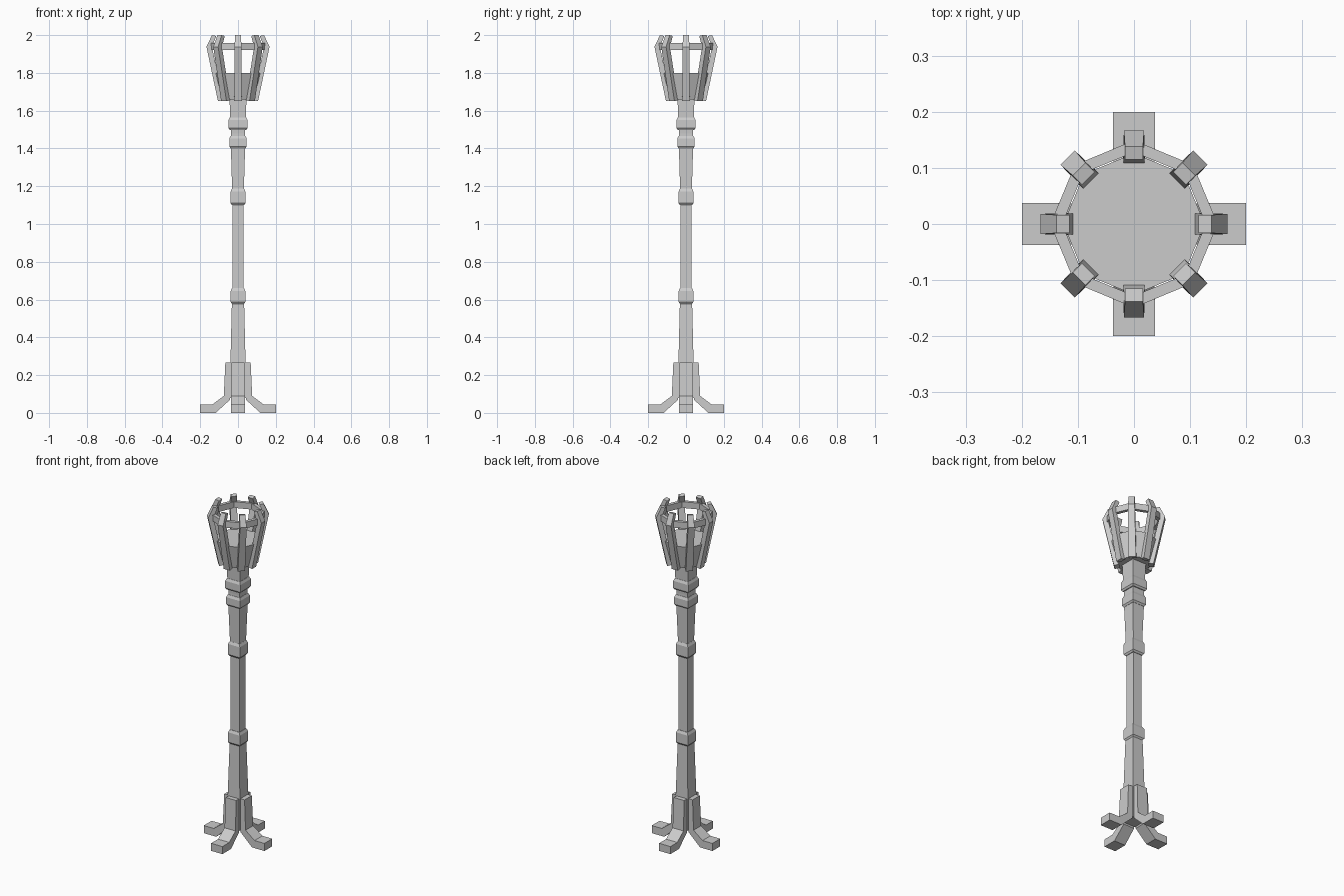
import bpy, bmesh
from math import pi, cos, sin, sqrt
from mathutils import Matrix

if "Cube" in bpy.data.objects:
    bpy.data.objects.remove(bpy.data.objects["Cube"])


def finish(bm, name):
    bmesh.ops.recalc_face_normals(bm, faces=bm.faces)
    me = bpy.data.meshes.new(name)
    bm.to_mesh(me)
    bm.free()
    ob = bpy.data.objects.new(name, me)
    bpy.context.collection.objects.link(ob)
    return ob


def lathe(name, profile, sides, start=0.0, closed=False):
    """Stack (radius, z) rings; capped column, or closed ring section."""
    bm = bmesh.new()
    rings = [[bm.verts.new((r * cos(start + 2 * pi * i / sides),
                            r * sin(start + 2 * pi * i / sides), z))
              for i in range(sides)] for r, z in profile]
    pairs = list(zip(rings, rings[1:]))
    if closed:
        pairs.append((rings[-1], rings[0]))
    for a, b in pairs:
        for i in range(sides):
            j = (i + 1) % sides
            bm.faces.new((a[i], a[j], b[j], b[i]))
    if not closed:
        bm.faces.new(rings[0])
        bm.faces.new(rings[-1])
    return finish(bm, name)


def square(name, profile):
    """Square column from (half width, z) pairs."""
    return lathe(name, [(h * sqrt(2), z) for h, z in profile], 4, pi / 4)


def strip(name, sections, angle):
    """Bent bar from (outer r, outer z, inner r, inner z, half width)."""
    bm = bmesh.new()
    loops = [[bm.verts.new(p) for p in ((ro, -w, zo), (ro, w, zo), (ri, w, zi), (ri, -w, zi))]
             for ro, zo, ri, zi, w in sections]
    for a, b in zip(loops, loops[1:]):
        for i in range(4):
            j = (i + 1) % 4
            bm.faces.new((a[i], a[j], b[j], b[i]))
    bm.faces.new(loops[0])
    bm.faces.new(loops[-1])
    bm.transform(Matrix.Rotation(angle, 4, 'Z'))
    return finish(bm, name)


# Square shaft, slimmer in the middle
square("shaft", [(0.042, 0.08), (0.04, 0.27), (0.032, 0.60), (0.029, 0.62),
                 (0.029, 1.14), (0.031, 1.18), (0.038, 1.42), (0.037, 1.48),
                 (0.041, 1.55), (0.045, 1.67)])

# Chamfered collars: bottom, top, half width
for i, (z0, z1, h) in enumerate([(0.577, 0.66, 0.039), (1.10, 1.187, 0.039),
                                 (1.40, 1.467, 0.046), (1.497, 1.565, 0.05)]):
    square(f"collar_{i + 1}", [(h - 0.007, z0), (h, z0 + 0.01),
                               (h, z1 - 0.015), (h - 0.007, z1)])

# Four bent feet
for i in range(4):
    strip(f"foot_{i + 1}", [(0.2, 0.045, 0.2, 0.0, 0.037),
                            (0.135, 0.045, 0.118, 0.0, 0.037),
                            (0.075, 0.09, 0.042, 0.07, 0.036),
                            (0.067, 0.268, 0.03, 0.268, 0.034)], i * pi / 2)

# Octagonal fire bowl with flat top
lathe("bowl", [(0.092, 1.66), (0.126, 1.80)], 8)

# Cage hoop
lathe("cage_hoop", [(0.149, 1.92), (0.149, 1.957), (0.128, 1.957), (0.128, 1.92)], 8, 0, True)

# Eight cage bars, bent inwards at the top
for i in range(8):
    strip(f"cage_bar_{i + 1}", [(0.106, 1.65, 0.078, 1.655, 0.02),
                                (0.167, 1.938, 0.138, 1.938, 0.018),
                                (0.138, 2.0, 0.115, 1.995, 0.016)], i * pi / 4)
